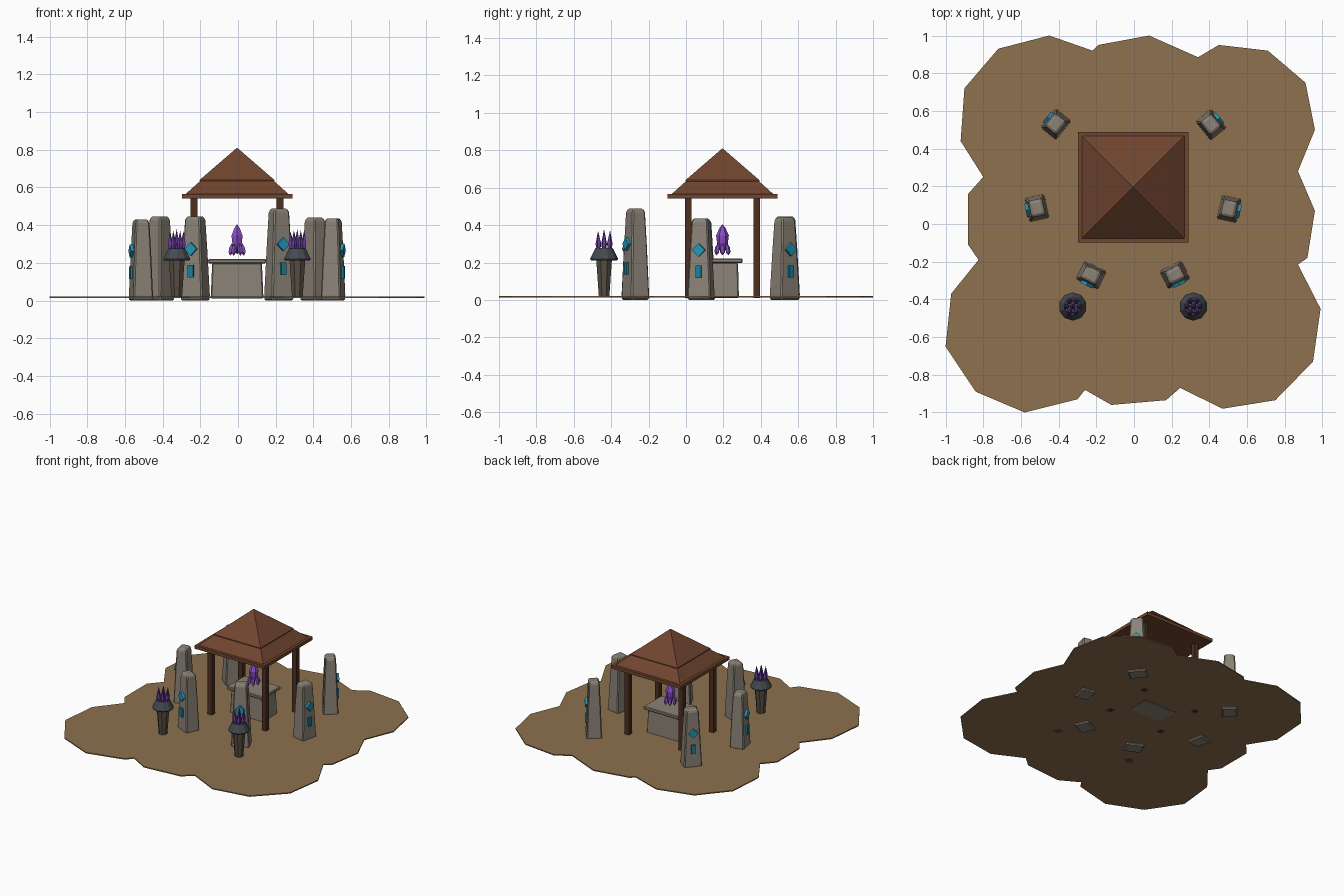
import bpy, bmesh, math, random
from mathutils import Matrix, Vector

random.seed(4)
if "Cube" in bpy.data.objects:
    bpy.data.objects.remove(bpy.data.objects["Cube"])


def material(name, *srgb):
    """Flat colour given as 0-255 display values, stored as linear."""
    lin = [((c / 255 + 0.055) / 1.055) ** 2.4 for c in srgb] + [1.0]
    m = bpy.data.materials.new(name)
    m.use_nodes = True
    m.diffuse_color = lin
    bsdf = m.node_tree.nodes["Principled BSDF"]
    bsdf.inputs["Base Color"].default_value = lin
    bsdf.inputs["Roughness"].default_value = 0.9
    return m


EARTH = material("earth", 141, 113, 78)
ROOF = material("roof_wood", 112, 69, 47)
POST = material("post_wood", 78, 47, 31)
STONE = material("stone", 138, 130, 118)
PEDESTAL = material("dark_stone", 88, 79, 69)
IRON = material("iron", 67, 74, 81)
CRYSTAL = material("bright_crystal", 140, 78, 200)
SPIKE = material("deep_crystal", 104, 60, 155)
RUNE = material("rune_blue", 36, 150, 184)
RUNE_DARK = material("rune_deep_blue", 27, 126, 156)


def finish(name, bm, mat, matrix=None, bevel=0):
    bmesh.ops.remove_doubles(bm, verts=bm.verts, dist=1e-5)
    bmesh.ops.recalc_face_normals(bm, faces=bm.faces)
    mesh = bpy.data.meshes.new(name)
    bm.to_mesh(mesh)
    bm.free()
    mesh.materials.append(mat)
    ob = bpy.data.objects.new(name, mesh)
    bpy.context.scene.collection.objects.link(ob)
    if matrix is not None:
        ob.matrix_world = matrix
    if bevel:
        mod = ob.modifiers.new("Bevel", "BEVEL")
        mod.width, mod.segments = bevel, 1
    return ob


def loft(name, sections, mat, sides=4, matrix=None, bevel=0):
    """Stack of n-sided rings (z, half width, half depth); zero width makes a tip."""
    bm = bmesh.new()
    k = 1 / math.cos(math.pi / sides) if sides == 4 else 1
    rings = []
    for z, a, b in sections:
        if a == 0:
            rings.append([bm.verts.new((0, 0, z))] * sides)
            continue
        angles = [(i + 0.5) * math.tau / sides for i in range(sides)]
        rings.append([bm.verts.new((a * k * math.cos(t), b * k * math.sin(t), z)) for t in angles])
    for low, high in zip(rings, rings[1:]):
        for i in range(sides):
            j = (i + 1) % sides
            bm.faces.new(dict.fromkeys((low[i], low[j], high[j], high[i])))
    for ring in (rings[0], rings[-1]):
        if ring[0] != ring[1]:
            bm.faces.new(ring)
    return finish(name, bm, mat, matrix, bevel)


def at(x, y, z=0, turn=0, lean=0):
    """Place at a point, turned about z and leaning towards the turned x axis."""
    return (Matrix.Translation((x, y, z)) @ Matrix.Rotation(turn, 4, "Z")
            @ Matrix.Rotation(lean, 4, "Y"))


CX, CY = -0.005, 0.195  # centre of the pavilion

# Lobed earth patch
outline = [(-.45, 1), (-.22, .92), (-.19, .95), (.08, 1), (.34, .885), (.45, .95),
           (.71, .92), (.91, .75), (.96, .5), (.87, .28), (.96, .07), (.92, -.18),
           (.87, -.215), (.99, -.45), (.95, -.73), (.75, -.935), (.47, -.98),
           (.245, -.87), (.17, -.935), (-.12, -.96), (-.26, -.88), (-.3, -.93),
           (-.58, -1), (-.84, -.89), (-1, -.65), (-.97, -.37), (-.825, -.19),
           (-.88, -.11), (-.88, .16), (-.8, .25), (-.92, .44), (-.9, .72), (-.72, .93)]
bm = bmesh.new()
face = bm.faces.new([bm.verts.new((x, y, 0.013)) for x, y in outline])
top = bmesh.ops.extrude_face_region(bm, geom=[face], use_keep_orig=True)["geom"]
for v in top:
    if isinstance(v, bmesh.types.BMVert):
        v.co.z = 0.021
finish("ground", bm, EARTH)

# Pavilion: four posts, eave slab and two-step roof
for sx, side in ((-1, "right"), (1, "left")):
    for sy, end in ((-1, "front"), (1, "back")):
        loft(f"post_{end}_{side}", [(0.01, .018, .018), (0.55, .018, .018)], POST,
             matrix=at(CX + sx * .228, CY + sy * .183))
loft("roof_eave", [(.542, .293, .293), (.566, .293, .293)], ROOF, matrix=at(CX, CY))
loft("roof_lower", [(.56, .272, .272), (.566, .272, .272), (.65, .178, .178)], ROOF,
     matrix=at(CX, CY))
loft("roof_upper", [(.634, .198, .198), (.64, .198, .198), (.811, 0, 0)], ROOF,
     matrix=at(CX, CY))

# Altar
loft("altar_body", [(.01, .14, .088), (.2, .132, .083)], STONE,
     matrix=at(CX, CY), bevel=.006)
loft("altar_top", [(.197, .153, .108), (.221, .153, .108)], STONE,
     matrix=at(CX, CY), bevel=.005)

# Floating crystal with a ring of shards
loft("altar_crystal", [(.245, 0, 0), (.28, .026, .026), (.345, .034, .034),
                       (.385, .016, .016), (.405, 0, 0)], CRYSTAL, 6, at(CX, CY))
for i in range(6):
    t = i * math.tau / 6
    loft(f"crystal_shard_{i + 1}", [(-.03, 0, 0), (-.012, .013, .013), (.012, .013, .013),
                                    (.038, 0, 0)], CRYSTAL, 5,
         at(CX + .033 * math.cos(t), CY + .033 * math.sin(t), .267, t, -.15))

# Pedestals with crystal spikes
for x, side in ((-.325, "right"), (.315, "left")):
    y = -.438
    loft(f"pedestal_{side}", [(.012, .03, .03), (.225, .046, .046)], PEDESTAL, 8, at(x, y))
    loft(f"pedestal_cap_{side}", [(.212, .07, .07), (.22, .075, .075), (.277, .046, .046)],
         IRON, 10, at(x, y))
    for i in range(7):
        t, r = i * math.tau / 6, (.033 if i < 6 else 0)
        h = random.uniform(.095, .105) if r else .11
        loft(f"spike_{side}_{i + 1}", [(-.005, .01, .01), (.03, .016, .016), (h, 0, 0)],
             SPIKE, 5, at(x + r * math.cos(t), y + r * math.sin(t), .27, t, .04 if r else 0))


def standing_stone(name, x, y, h):
    """Tapered stone facing away from the pavilion, with two rune plates."""
    turn = math.atan2(y - CY, x - CX)
    place = at(x, y, 0, turn)
    loft(name, [(0, .052, .062), (.03, .053, .064), (.6 * h, .045, .053),
                (h - .02, .038, .045), (h, .03, .037)], STONE, matrix=place, bevel=.007)
    # Plates stand upright with their loft axis pointing outwards
    upright = Matrix.Rotation(math.pi / 2, 4, "Y")
    slab = place @ Matrix.Translation((.042, 0, .345 * h)) @ upright
    loft(name + "_lower_rune", [(0, .033, .015), (.019, .033, .015)], RUNE_DARK, matrix=slab)
    diamond = (place @ Matrix.Translation((.042, 0, .612 * h)) @ upright
               @ Matrix.Rotation(math.pi / 4, 4, "Z"))
    loft(name + "_upper_rune", [(0, .025, .025), (.019, .025, .025)], RUNE, matrix=diamond)


for name, x, y, h in (("stone_back_right", -.415, .53, .447), ("stone_back_left", .408, .527, .44),
                      ("stone_middle_right", -.515, .085, .43),
                      ("stone_middle_left", .505, .08, .436),
                      ("stone_front_right", -.227, -.272, .447),
                      ("stone_front_left", .217, -.27, .488)):
    standing_stone(name, x, y, h)
